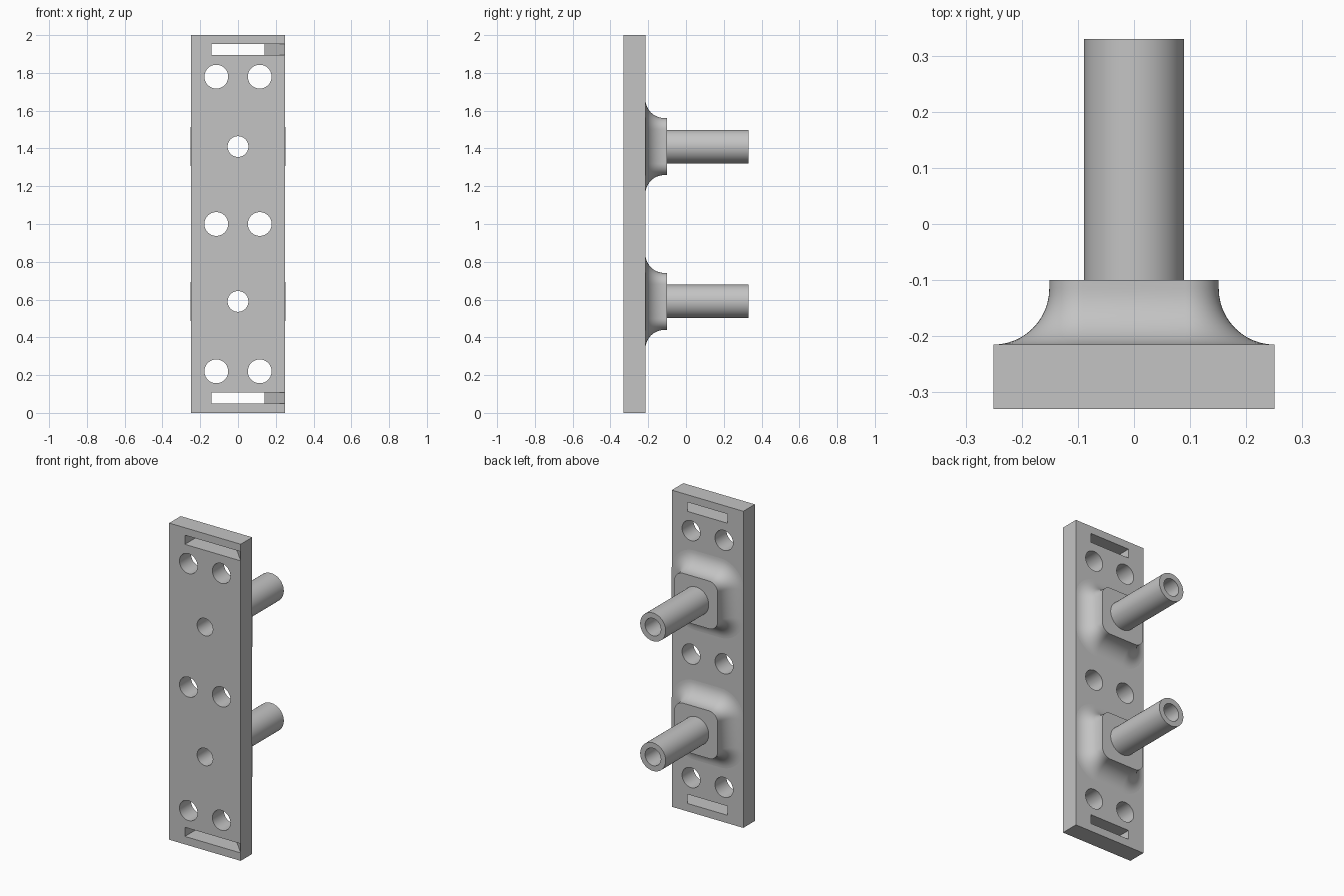
import bpy, bmesh, math

if "Cube" in bpy.data.objects:
    bpy.data.objects.remove(bpy.data.objects["Cube"])

FRONT, BACK = -0.33, -0.215      # plate faces
BOSS_TOP, POST_END = -0.10, 0.33
HALF_W, BORE_R, POST_R = 0.25, 0.055, 0.089
POST_Z = (0.59, 1.41)

grey = bpy.data.materials.new("plain grey")
grey.use_nodes = True
colour = (0.55, 0.55, 0.55, 1)
grey.diffuse_color = colour
grey.node_tree.nodes["Principled BSDF"].inputs["Base Color"].default_value = colour


def make_object(name, bm):
    bmesh.ops.recalc_face_normals(bm, faces=bm.faces)
    mesh = bpy.data.meshes.new(name)
    bm.to_mesh(mesh)
    bm.free()
    mesh.materials.append(grey)
    obj = bpy.data.objects.new(name, mesh)
    bpy.context.collection.objects.link(obj)
    return obj


def smooth(obj):
    bpy.ops.object.select_all(action='DESELECT')
    obj.select_set(True)
    bpy.context.view_layer.objects.active = obj
    bpy.ops.object.shade_smooth_by_angle(angle=math.radians(30))


def loft(bm, rings):
    loops = [[bm.verts.new(p) for p in ring] for ring in rings]
    for a, b in zip(loops, loops[1:]):
        for i in range(len(a)):
            j = (i + 1) % len(a)
            bm.faces.new((a[i], a[j], b[j], b[i]))
    return loops


def add_prism(bm, bottom, top):
    loops = loft(bm, [bottom, top])
    bm.faces.new(loops[0])
    bm.faces.new(loops[1])


# Outlines in the x-z plane, with matching point counts
CORNER = 12


def circle(r, y, x=0, z=0):
    n = 4 * CORNER
    angles = [(i + 0.5) * math.tau / n for i in range(n)]
    return [(x + r * math.cos(a), y, z + r * math.sin(a)) for a in angles]


def rounded_square(half, r, y, z):
    ring = []
    for sx, sz, start in ((1, 1, 0), (-1, 1, 1), (-1, -1, 2), (1, -1, 3)):
        for j in range(CORNER):
            a = (start + j / (CORNER - 1)) * math.pi / 2
            ring.append((sx * (half - r) + r * math.cos(a), y,
                         z + sz * (half - r) + r * math.sin(a)))
    return ring


# Backing plate
bm = bmesh.new()
add_prism(bm, *[[(x, y, z) for x, y in ((-HALF_W, FRONT), (HALF_W, FRONT),
                                        (HALF_W, BACK), (-HALF_W, BACK))]
                for z in (0, 2)])
plate = make_object("backing_plate", bm)

# Cutter for screw holes, bores and ramped strap slots
bm = bmesh.new()
holes = [(x, z, 0.063) for z in (0.22, 1.0, 1.78) for x in (-0.115, 0.115)]
holes += [(0, z, BORE_R) for z in POST_Z]
for x, z, r in holes:
    add_prism(bm, circle(r, FRONT - 0.1, x, z), circle(r, BACK + 0.1, x, z))
slope = (HALF_W - 0.14) / (BACK - FRONT)
over = 0.02
slot = ((-0.14, FRONT - over), (HALF_W + slope * over, FRONT - over),
        (0.14 - slope * over, BACK + over), (-0.14, BACK + over))
for low in (0.05, 1.895):
    add_prism(bm, *[[(x, y, z) for x, y in slot] for z in (low, low + 0.058)])
cutter = make_object("hole_cutter", bm)
cutter.hide_render = True

cut = plate.modifiers.new("holes", 'BOOLEAN')
cut.operation = 'DIFFERENCE'
cut.solver = 'EXACT'
cut.object = cutter
bpy.context.view_layer.objects.active = plate
bpy.ops.object.modifier_apply(modifier=cut.name)
bpy.data.objects.remove(cutter)
smooth(plate)

# Filleted bosses with hollow posts
FILLET, STEPS = 0.1, 12
for name, z in zip(("lower_post", "upper_post"), POST_Z):
    rings = []
    for i in range(STEPS + 1):
        a = i / STEPS * math.pi / 2
        out = FILLET * (1 - math.sin(a))
        y = BACK + FILLET * (1 - math.cos(a))
        rings.append(rounded_square(0.151 + out, 0.06 + out, y, z))
    rings.append(rounded_square(0.151, 0.06, BOSS_TOP, z))
    for r, y in ((POST_R, BOSS_TOP), (POST_R, POST_END),
                 (BORE_R, POST_END), (BORE_R, BACK)):
        rings.append(circle(r, y, 0, z))
    bm = bmesh.new()
    loft(bm, rings)
    smooth(make_object(name, bm))
